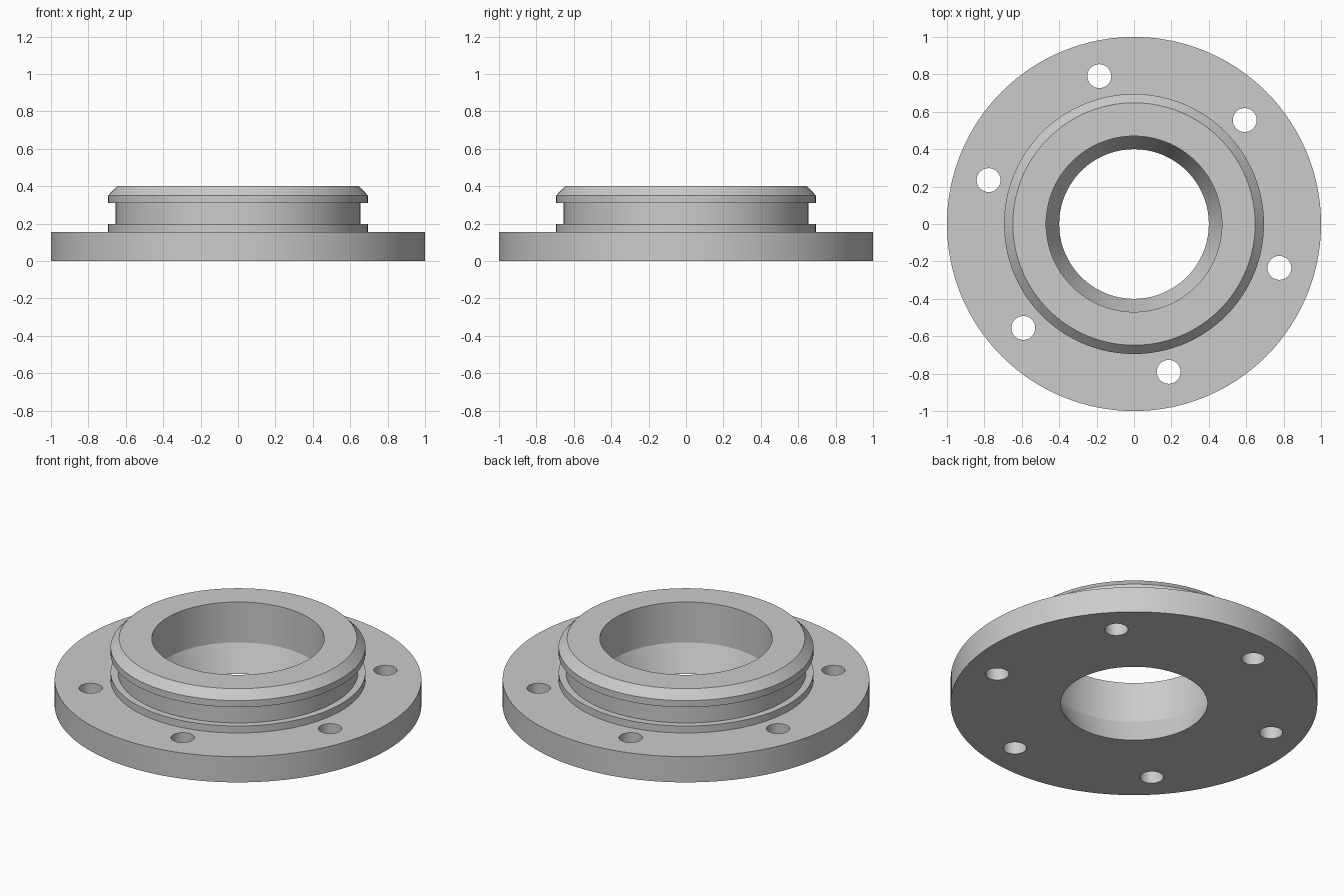
import bpy, bmesh, math

if "Cube" in bpy.data.objects:
    bpy.data.objects.remove(bpy.data.objects["Cube"])

SEGMENTS = 128

# One light grey material
grey = bpy.data.materials.new("light_grey")
grey.diffuse_color = (0.6, 0.6, 0.6, 1)
grey.use_nodes = True
grey.node_tree.nodes["Principled BSDF"].inputs["Base Color"].default_value = grey.diffuse_color

# Closed ring section (radius, height): plate, grooved collar, chamfered lip, bore
profile = [
    (0.40, 0.0), (1.0, 0.0), (1.0, 0.155),
    (0.695, 0.155), (0.695, 0.197), (0.655, 0.197),
    (0.655, 0.31), (0.695, 0.31), (0.695, 0.35),
    (0.648, 0.40), (0.47, 0.40), (0.47, 0.157),
]

# Turn the section around the z axis
bm = bmesh.new()
rings = []
for i in range(SEGMENTS):
    a = 2 * math.pi * i / SEGMENTS
    rings.append([bm.verts.new((r * math.cos(a), r * math.sin(a), z)) for r, z in profile])
for i in range(SEGMENTS):
    ring, following = rings[i], rings[(i + 1) % SEGMENTS]
    for j in range(len(profile)):
        k = (j + 1) % len(profile)
        bm.faces.new((ring[j], following[j], following[k], ring[k]))
bmesh.ops.recalc_face_normals(bm, faces=bm.faces)
mesh = bpy.data.meshes.new("flange")
bm.to_mesh(mesh)
bm.free()
flange = bpy.data.objects.new("flange", mesh)
bpy.context.collection.objects.link(flange)
mesh.materials.append(grey)

# Six bolt holes, drilled through the plate
bm = bmesh.new()
for i in range(6):
    a = math.radians(43.2 + 60 * i)
    made = bmesh.ops.create_cone(bm, cap_ends=True, segments=32,
                                 radius1=0.064, radius2=0.064, depth=0.4)
    bmesh.ops.translate(bm, verts=made["verts"],
                        vec=(0.812 * math.cos(a), 0.812 * math.sin(a), 0.08))
cutter_mesh = bpy.data.meshes.new("bolt_hole_cutter")
bm.to_mesh(cutter_mesh)
bm.free()
cutter = bpy.data.objects.new("bolt_hole_cutter", cutter_mesh)
bpy.context.collection.objects.link(cutter)
cutter.hide_render = True

drill = flange.modifiers.new("bolt_holes", 'BOOLEAN')
drill.operation = 'DIFFERENCE'
drill.solver = 'EXACT'
drill.object = cutter
bpy.context.view_layer.objects.active = flange
flange.select_set(True)
bpy.ops.object.modifier_apply(modifier=drill.name)
bpy.data.objects.remove(cutter)

# Smooth round walls with crisp rims
bpy.ops.object.shade_smooth_by_angle(angle=math.radians(20))
